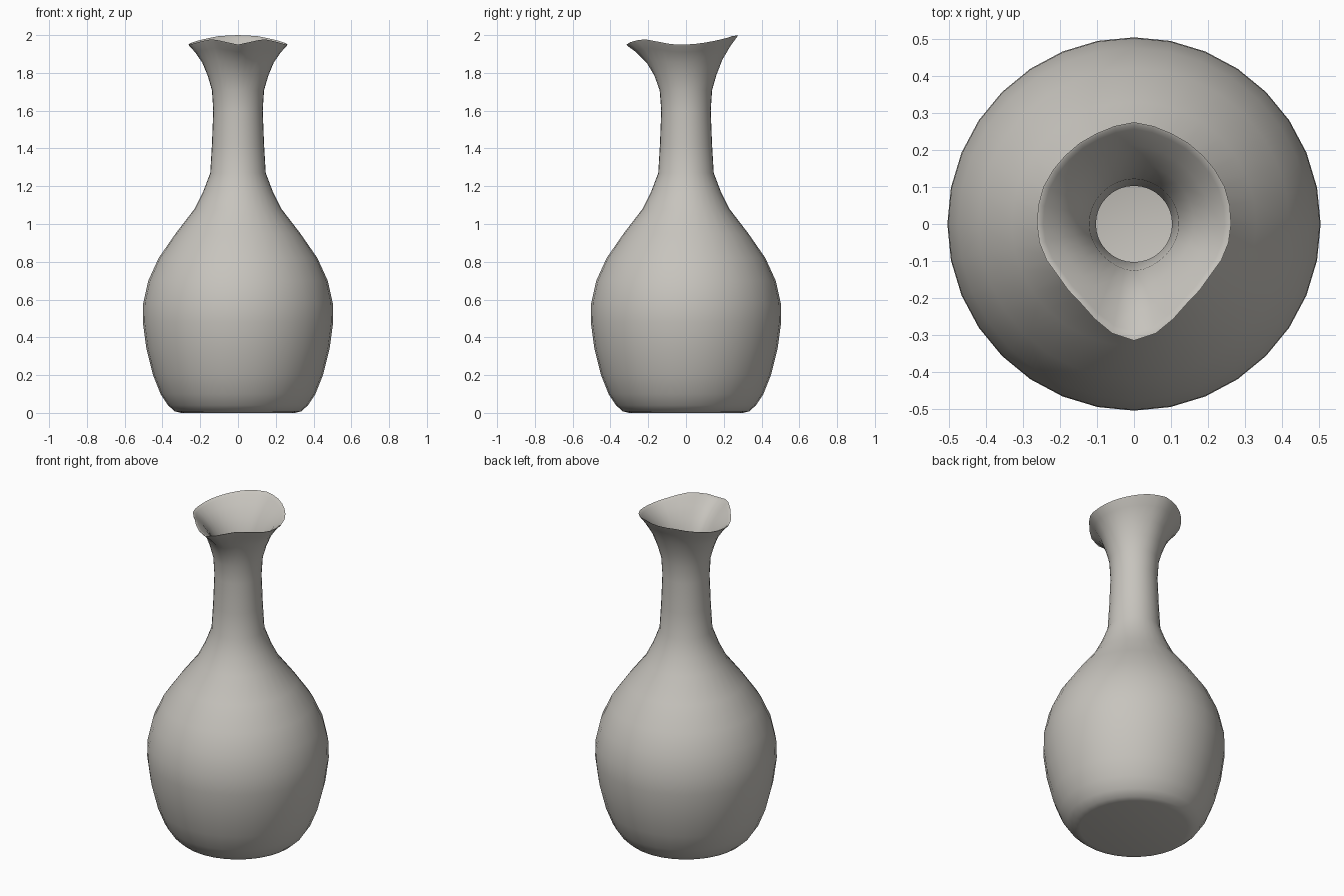
import bpy, bmesh
from math import sin, cos, pi, atan2, hypot

if "Cube" in bpy.data.objects:
    bpy.data.objects.remove(bpy.data.objects["Cube"])

SIDES = 32

# Half outline of the pinched lip, from the front spout round to the back: x, y, z
LIP = [(0, -.315, 1.95), (.07, -.29, 1.965), (.13, -.225, 1.98), (.2, -.145, 1.965),
       (.25, -.07, 1.95), (.262, .02, 1.95), (.245, .1, 1.96), (.195, .175, 1.975),
       (.1, .245, 1.995), (0, .275, 2.0)]
LIP_POLAR = [(atan2(x, -y), hypot(x, y), z) for x, y, z in LIP]

# Rings from base to lip and back down inside: radius, height, share of lip shape
OUTSIDE = [(.30, 0, 0), (.335, .008, 0), (.37, .04, 0), (.41, .1, 0), (.45, .2, 0), (.485, .34, 0),
           (.504, .48, 0), (.502, .58, 0), (.475, .7, 0), (.42, .82, 0), (.33, .95, 0),
           (.23, 1.08, 0), (.185, 1.17, 0), (.147, 1.27, 0), (.138, 1.42, 0),
           (.131, 1.6, 0), (.134, 1.7, .03), (.145, 1.76, .13), (.148, 1.80, .36),
           (.15, 1.82, .7), (.15, 1.76, .95), (.15, 1.83, 1)]
INSIDE = [(.15, 1.95, .95), (.13, 1.88, .87), (.12, 1.85, .6), (.11, 1.81, .34),
          (.105, 1.76, .1), (.103, 1.6, 0), (.108, 1.42, 0), (.118, 1.27, 0),
          (.2, 1.08, 0), (.3, .95, 0), (.39, .82, 0), (.445, .7, 0), (.473, .53, 0),
          (.455, .34, 0), (.4, .14, 0), (.3, .04, 0)]


def lip_at(angle):
    """Radius and height of the lip at an angle measured from the front."""
    a = min(abs(angle), pi)
    for (a0, r0, z0), (a1, r1, z1) in zip(LIP_POLAR, LIP_POLAR[1:]):
        if a <= a1 + 1e-6:
            t = (a - a0) / (a1 - a0)
            return r0 + t * (r1 - r0), z0 + t * (z1 - z0)
    return LIP_POLAR[-1][1:]


def add_ring(bm, radius, height, share):
    verts = []
    for i in range(SIDES):
        angle = 2 * pi * i / SIDES - pi
        lip_r, lip_z = lip_at(angle)
        r = radius + share * (lip_r - radius)
        z = height + share * (lip_z - height)
        verts.append(bm.verts.new((r * sin(angle), -r * cos(angle), z)))
    return verts


# Vase as one continuous wall, closed by the base and the inner floor
bm = bmesh.new()
rings = [add_ring(bm, *ring) for ring in OUTSIDE + INSIDE]
for low, high in zip(rings, rings[1:]):
    for i in range(SIDES):
        j = (i + 1) % SIDES
        bm.faces.new((low[i], low[j], high[j], high[i]))
bm.faces.new(rings[0][::-1])
bm.faces.new(rings[-1])
bmesh.ops.recalc_face_normals(bm, faces=bm.faces)

mesh = bpy.data.meshes.new("vase")
bm.to_mesh(mesh)
bm.free()
vase = bpy.data.objects.new("vase", mesh)
bpy.context.collection.objects.link(vase)

# Warm grey clay
clay = bpy.data.materials.new("warm grey clay")
clay.use_nodes = True
colour = (.57, .55, .51, 1)
clay.diffuse_color = colour
clay.node_tree.nodes["Principled BSDF"].inputs["Base Color"].default_value = colour
mesh.materials.append(clay)

# Smooth shading with a crisp foot
bpy.ops.object.select_all(action="DESELECT")
vase.select_set(True)
bpy.context.view_layer.objects.active = vase
bpy.ops.object.shade_smooth_by_angle(angle=pi / 3)
